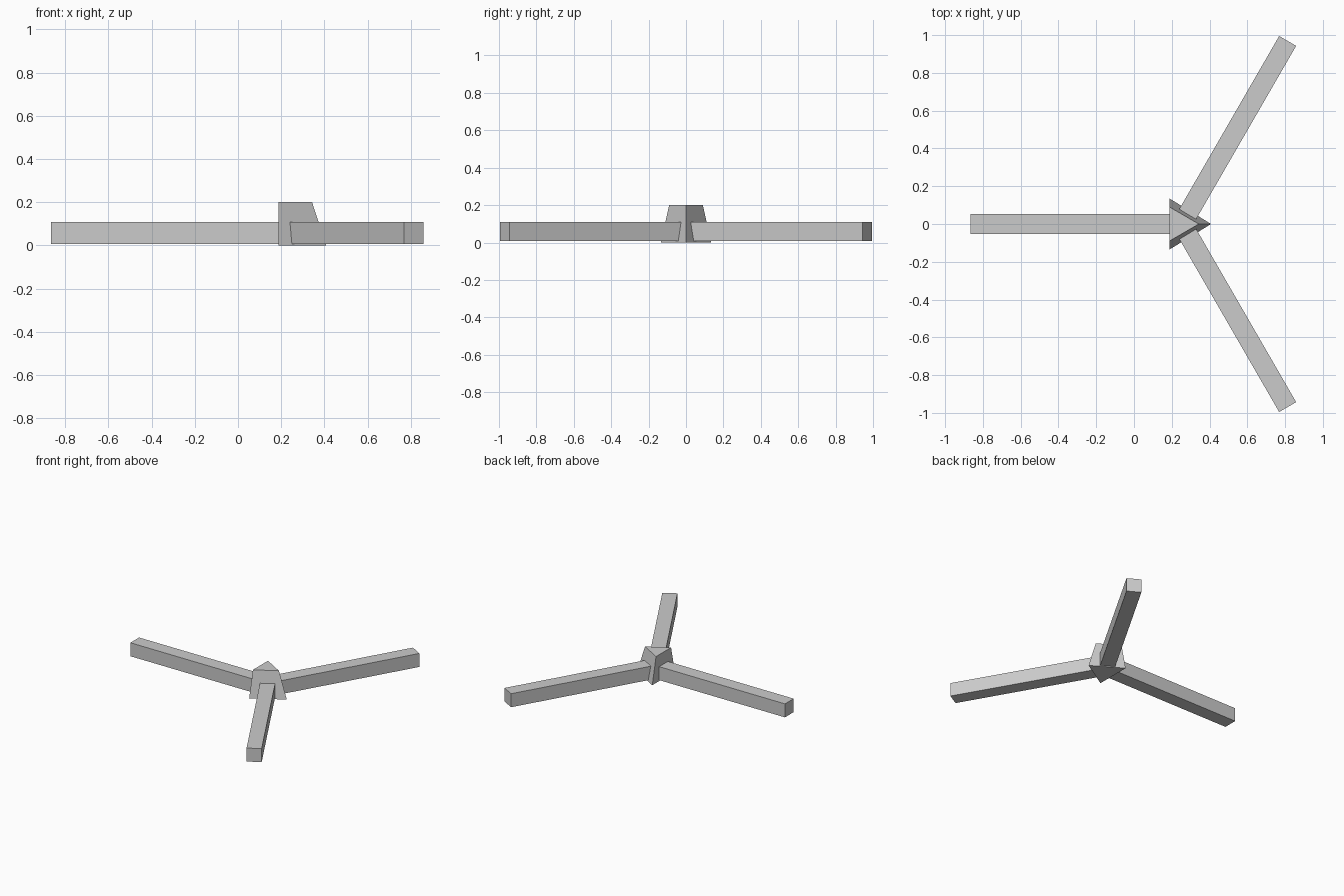
import bpy, bmesh, math
from mathutils import Vector, Matrix

cube = bpy.data.objects.get("Cube")
if cube:
    bpy.data.objects.remove(cube, do_unlink=True)

CENTRE = Vector((0.254, 0, 0))
ARM_LENGTH, ARM_WIDTH = 1.119, 0.104
ARM_BOTTOM, ARM_TOP = 0.007, 0.109

grey = bpy.data.materials.new("plain grey")
grey.use_nodes = True
colour = (0.6, 0.6, 0.6, 1)
grey.diffuse_color = colour
grey.node_tree.nodes["Principled BSDF"].inputs["Base Color"].default_value = colour


def loft(name, lower, upper):
    """Closed solid between two matching outlines."""
    bm = bmesh.new()
    low = [bm.verts.new(p) for p in lower]
    high = [bm.verts.new(p) for p in upper]
    bm.faces.new(low)
    bm.faces.new(high)
    for i in range(len(low)):
        j = (i + 1) % len(low)
        bm.faces.new((low[i], low[j], high[j], high[i]))
    bmesh.ops.recalc_face_normals(bm, faces=bm.faces)
    mesh = bpy.data.meshes.new(name)
    bm.to_mesh(mesh)
    bm.free()
    mesh.materials.append(grey)
    obj = bpy.data.objects.new(name, mesh)
    bpy.context.collection.objects.link(obj)
    return obj


def triangle(tip, half, z):
    return [(0.188, -half, z), (tip, 0, z), (0.188, half, z)]


# Tapered three-sided hub with one upright side
loft("hub", triangle(0.408, 0.135, 0), triangle(0.343, 0.09, 0.2))

# Three square arms, evenly spread around the hub
half = ARM_WIDTH / 2
for name, angle in (("right_arm", 180), ("back_arm", 60), ("front_arm", -60)):
    outline = [(0, -half), (ARM_LENGTH, -half), (ARM_LENGTH, half), (0, half)]
    arm = loft(name, [(x, y, ARM_BOTTOM) for x, y in outline],
               [(x, y, ARM_TOP) for x, y in outline])
    arm.matrix_world = (Matrix.Translation(CENTRE)
                        @ Matrix.Rotation(math.radians(angle), 4, "Z"))
